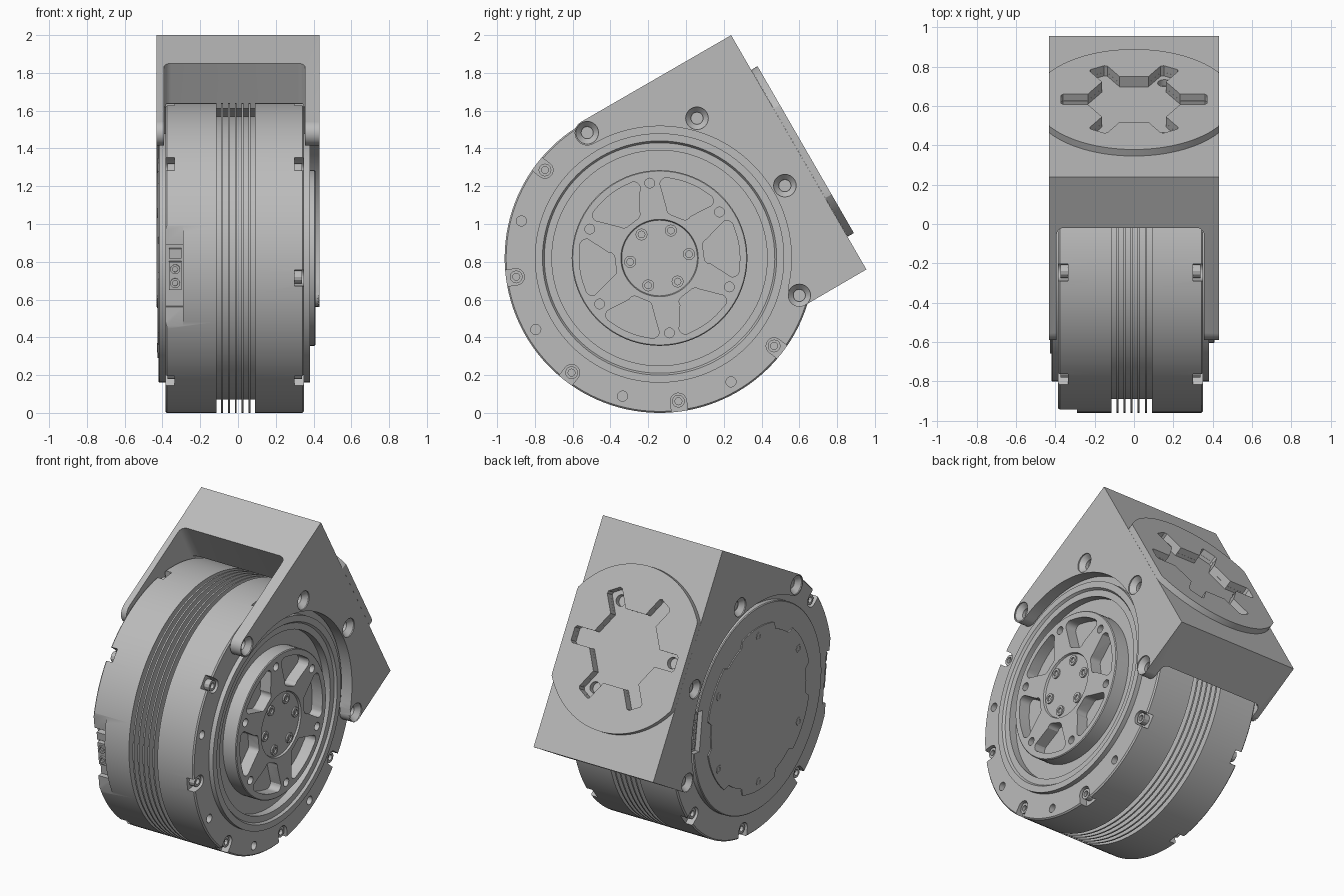
import bpy, bmesh
from math import sin, cos, pi, radians
from mathutils import Matrix, Vector

cube = bpy.data.objects.get("Cube")
if cube:
    bpy.data.objects.remove(cube, do_unlink=True)

grey = bpy.data.materials.new("plain grey")
grey.use_nodes = True
grey.diffuse_color = (0.5, 0.5, 0.5, 1)
grey.node_tree.nodes["Principled BSDF"].inputs["Base Color"].default_value = (0.5, 0.5, 0.5, 1)

# Everything is built around the motor axis (x), then tilted into place
PLACE = Matrix.Translation((0, -0.14, 0.82)) @ Matrix.Rotation(radians(30), 4, 'X')
parts = []


def polar(r, deg):
    return (r * cos(radians(deg)), r * sin(radians(deg)))


def arc(cy, cz, r, a0, a1, n):
    pts = [polar(r, a0 + (a1 - a0) * i / n) for i in range(n + 1)]
    return [(cy + y, cz + z) for y, z in pts]


def turn(pts, deg):
    c, s = cos(radians(deg)), sin(radians(deg))
    return [(y * c - z * s, y * s + z * c) for y, z in pts]


def rect(y0, y1, z0, z1):
    return [(y0, z0), (y1, z0), (y1, z1), (y0, z1)]


def prism(bm, pts, x0, x1):
    """Extrude a (y, z) outline along x."""
    a = [bm.verts.new((x0, y, z)) for y, z in pts]
    b = [bm.verts.new((x1, y, z)) for y, z in pts]
    bm.faces.new(a)
    bm.faces.new(b[::-1])
    for i in range(len(pts)):
        j = (i + 1) % len(pts)
        bm.faces.new((a[i], b[i], b[j], a[j]))


def lathe(bm, profile, at=(0, 0), seg=24):
    """Revolve (x, r) points about an x-parallel axis; ends lie on the axis."""
    rings = []
    for x, r in profile:
        n = seg if r > 0 else 1
        rings.append([bm.verts.new((x, at[0] + r * cos(2 * pi * i / seg),
                                    at[1] + r * sin(2 * pi * i / seg))) for i in range(n)])
    for a, b in zip(rings, rings[1:]):
        for i in range(seg):
            j = (i + 1) % seg
            ring = [a[i % len(a)], b[i % len(b)], b[j % len(b)], a[j % len(a)]]
            bm.faces.new(list(dict.fromkeys(ring)))


def rod(bm, x0, x1, r, at, seg=24):
    lathe(bm, [(x0, 0), (x0, r), (x1, r), (x1, 0)], at, seg)


def bolt(bm, x, side, r, at):
    """Socket-head screw whose top is at x, facing side."""
    lathe(bm, [(x - side * 0.06, 0), (x - side * 0.06, r), (x, r), (x, r * 0.55),
               (x - side * 0.02, r * 0.55), (x - side * 0.02, 0)], at, 12)


def finish(bm, name, local=Matrix(), part=True):
    bmesh.ops.recalc_face_normals(bm, faces=bm.faces[:])
    mesh = bpy.data.meshes.new(name)
    bm.to_mesh(mesh)
    bm.free()
    obj = bpy.data.objects.new(name, mesh)
    bpy.context.collection.objects.link(obj)
    obj.matrix_world = PLACE @ local
    mesh.materials.append(grey)
    if part:
        parts.append(obj)
    return obj


def combine(obj, cutter, operation='DIFFERENCE'):
    mod = obj.modifiers.new("cut", 'BOOLEAN')
    mod.operation, mod.solver, mod.object = operation, 'EXACT', cutter
    bpy.context.view_layer.update()
    deps = bpy.context.evaluated_depsgraph_get()
    mesh = bpy.data.meshes.new_from_object(obj.evaluated_get(deps))
    obj.modifiers.clear()
    obj.data = mesh
    bpy.data.objects.remove(cutter, do_unlink=True)


# Motor body with cooling grooves
profile = [(-0.42, 0), (-0.42, 0.655), (-0.415, 0.66), (-0.385, 0.66), (-0.385, 0.812), (-0.377, 0.82)]
for k in range(6):
    x = -0.115 + 0.036 * k
    profile += [(x, 0.82), (x, 0.75), (x + 0.026, 0.75), (x + 0.026, 0.82)]
profile += [(0.342, 0.82), (0.35, 0.812), (0.35, 0.66), (0.38, 0.66), (0.38, 0.62),
            (0.365, 0.61), (0.365, 0.57), (0.315, 0.57), (0.315, 0)]
bm = bmesh.new()
lathe(bm, profile, seg=128)
body = finish(bm, "motor_body")

# Rim screw slots, rim holes and connector recesses
slot = [(0.95, -0.043)] + arc(0.765, 0, 0.043, 270, 90, 10) + [(0.95, 0.043)]
recess = [(0.95, -0.28), (0.775, -0.28), (0.775, -0.165), (0.745, -0.165)]
recess += [(y, -z) for y, z in recess[::-1]]
cut, screws = bmesh.new(), bmesh.new()
for k in range(8):
    a = 112.5 + 45 * k
    for side, face in ((1, 0.35), (-1, -0.385)):
        if side < 0 and k == 1:
            continue
        prism(cut, turn(slot, a), face - side * 0.05, face + side * 0.1)
        bolt(screws, face - side * 0.012, side, 0.034, polar(0.765, a))
    rod(cut, 0.31, 0.4, 0.027, polar(0.757, a + 22.5), 16)
prism(cut, turn(recess, 157), -0.5, -0.29)
prism(cut, turn(rect(0.59, 0.7, -0.13, 0.13), -22.5), -0.5, -0.388)
combine(body, finish(cut, "body_cutter", part=False))
finish(screws, "rim_screws")

# Connectors in the recesses
bm = bmesh.new()
prism(bm, turn(rect(0.73, 0.785, -0.075, 0.075), 157), -0.365, -0.3)
prism(bm, turn(rect(0.73, 0.785, -0.145, -0.095), 157), -0.365, -0.3)
for z in (-0.09, -0.03, 0.03, 0.09):
    prism(bm, turn(rect(0.61, 0.64, z - 0.02, z + 0.02), -22.5), -0.4, -0.38)
finish(bm, "connectors")
bm = bmesh.new()
for z in (-0.037, 0.037):
    bolt(bm, 0.795, 1, 0.026, (z, 0))
side_on = Matrix.Rotation(pi / 2, 4, 'Z')
finish(bm, "connector_screws", Matrix.Rotation(radians(157), 4, 'X')
       @ Matrix.Translation((-0.333, 0, 0)) @ side_on @ Matrix.Rotation(pi / 2, 4, 'X'))

# Rear cover plate
bm = bmesh.new()
outline = []
for k in range(6):
    outline += arc(0, 0, 0.53, 60 * k - 18, 60 * k + 18, 8) + arc(0, 0, 0.49, 60 * k + 21, 60 * k + 39, 4)
prism(bm, outline, -0.427, -0.41)
for k in range(6):
    bolt(bm, -0.43, -1, 0.026, polar(0.475, 60 * k))
finish(bm, "rear_cover")

# Output hub with six windows
bm = bmesh.new()
lathe(bm, [(0.3, 0), (0.3, 0.465), (0.405, 0.465), (0.41, 0.46), (0.41, 0.205), (0.398, 0.2), (0.398, 0)], seg=96)
hub = finish(bm, "output_hub")
window = (arc(0.265, -0.035, 0.03, 270, 180, 4)[0:] + arc(0.265, 0.035, 0.03, 180, 110, 4)
          + arc(0.375, 0.115, 0.035, 110, 20, 5) + arc(0, 0, 0.425, 14, -14, 8)
          + arc(0.375, -0.115, 0.035, -20, -110, 5))
cut, screws = bmesh.new(), bmesh.new()
for k in range(6):
    a = 60 * k - 22.5
    prism(cut, turn(window, a), 0.335, 0.5)
    rod(cut, 0.37, 0.5, 0.026, polar(0.4, a + 30), 16)
    bolt(screws, 0.408, 1, 0.032, polar(0.157, a))
combine(hub, finish(cut, "hub_cutter", part=False))
finish(screws, "hub_screws")

# Bracket: side plates and end block in one outline, hollowed for the motor
boss = polar(0.766, -45)
outline = ([(0.918, 0.832)] + arc(0, 0.765, 0.067, 90, 270, 14)
           + arc(0, 0, 0.698, 88, -43, 48)
           + arc(boss[0], boss[1], 0.06, 135, 270, 10) + [(0.918, -0.6)])
bm = bmesh.new()
prism(bm, outline, -0.432, 0.432)
bracket = finish(bm, "bracket")
bm = bmesh.new()
rod(bm, -0.393, 0.356, 0.832, (0, 0), 128)
combine(bracket, finish(bm, "bore_cutter", part=False))
bm = bmesh.new()
prism(bm, rect(-1.2, 0.62, -1.2, 1.2), -0.393, 0.356)
corners = [e for e in bm.edges if all(v.co.y > 0.6 for v in e.verts)
           and abs(e.verts[0].co.z - e.verts[1].co.z) > 1]
bmesh.ops.bevel(bm, geom=corners, offset=0.04, segments=5, affect='EDGES', profile=0.5)
combine(bracket, finish(bm, "opening_cutter", part=False))

# Countersunk mounting holes on both side plates
bm = bmesh.new()
for a in (90, 45, 0, -45):
    for s in (1, -1):
        lathe(bm, [(s * 0.375, 0), (s * 0.375, 0.032), (s * 0.395, 0.032), (s * 0.425, 0.06),
                   (s * 0.47, 0.06), (s * 0.47, 0)], polar(0.766, a))
combine(bracket, finish(bm, "mount_cutter", part=False))

# Round pad on the end block, trimmed flush with the sides
pad_place = Matrix.Translation((0, 0, 0.11)) @ side_on
bm = bmesh.new()
pad = [(max(-0.432, min(0.432, y)), z) for y, z in arc(0, 0, 0.51, 0, 357.5, 143)]
prism(bm, pad, 0.9185, 0.957)
mount_pad = finish(bm, "mount_pad", pad_place)

# Six-armed recess with three screw holes, sunk through the pad
star = []
for k in range(6):
    star += turn([(0.235, -0.052), (0.36, -0.052), (0.372, -0.04),
                  (0.372, 0.04), (0.36, 0.052), (0.235, 0.052)], 60 * k)
for target in (mount_pad, bracket):
    bm = bmesh.new()
    prism(bm, star, 0.897, 1.1)
    combine(target, finish(bm, "star_cutter", pad_place, part=False))
bm = bmesh.new()
for a in (0, 120, 240):
    rod(bm, 0.86, 0.91, 0.035, polar(0.31, a))
combine(bracket, finish(bm, "star_hole_cutter", pad_place, part=False))

# Smooth round surfaces, keep edges sharp
bpy.ops.object.select_all(action='DESELECT')
for obj in parts:
    obj.select_set(True)
bpy.context.view_layer.objects.active = body
bpy.ops.object.shade_smooth_by_angle(angle=radians(25))
